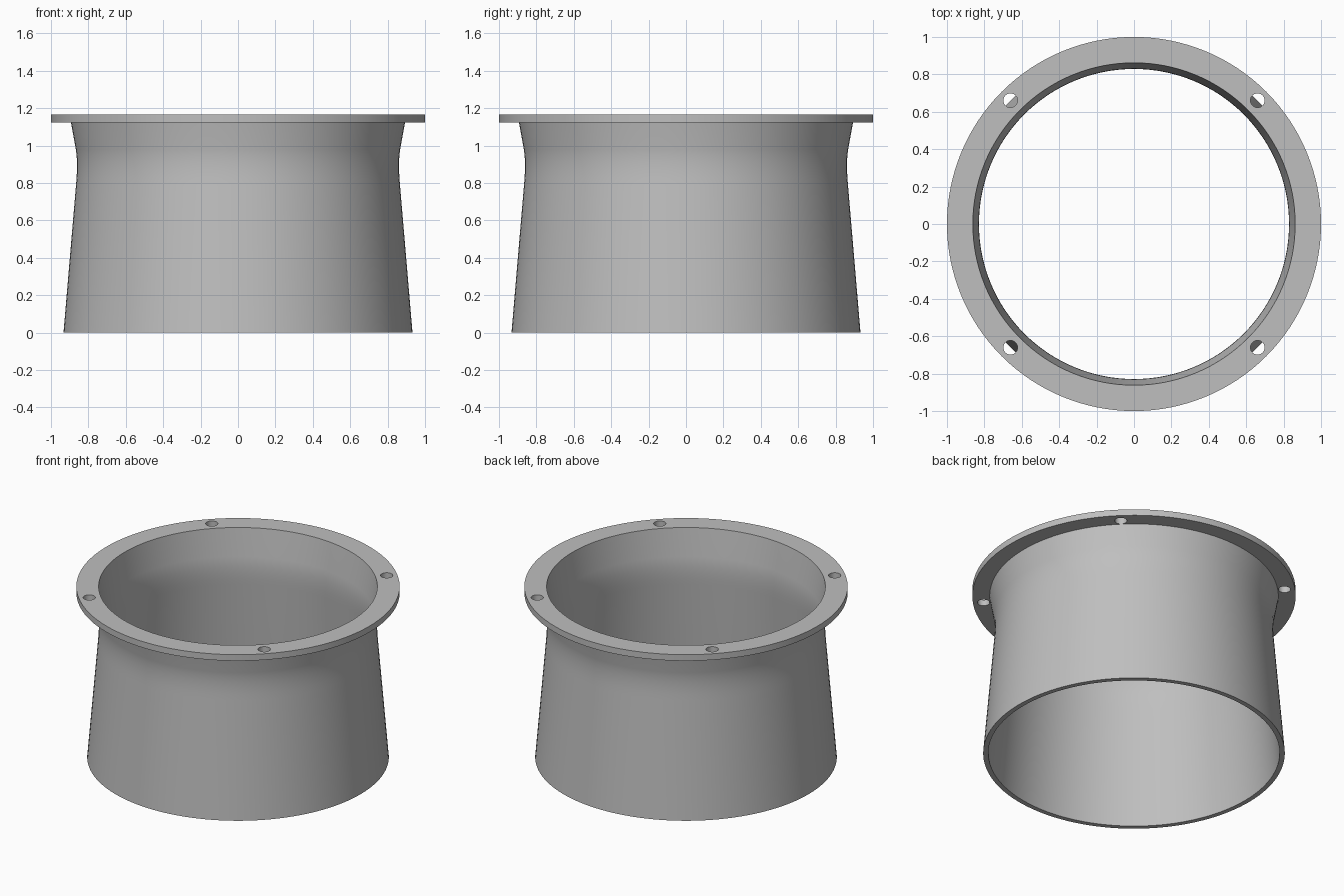
import bpy
import bmesh
import math
from mathutils import Matrix, Vector

cube = bpy.data.objects.get("Cube")
if cube:
    bpy.data.objects.remove(cube, do_unlink=True)

SEGMENTS = 128
WALL = 0.032
HEIGHT = 1.165
FLANGE_BOTTOM = 1.123

grey = bpy.data.materials.new("plain grey")
grey.use_nodes = True
grey.diffuse_color = (0.52, 0.52, 0.52, 1)
grey.node_tree.nodes["Principled BSDF"].inputs["Base Color"].default_value = grey.diffuse_color


def add_object(name, bm):
    bmesh.ops.recalc_face_normals(bm, faces=bm.faces)
    mesh = bpy.data.meshes.new(name)
    bm.to_mesh(mesh)
    bm.free()
    obj = bpy.data.objects.new(name, mesh)
    bpy.context.collection.objects.link(obj)
    mesh.materials.append(grey)
    return obj


def lathe(name, profile):
    """Spin a closed (radius, height) outline about the z axis."""
    bm = bmesh.new()
    verts = [bm.verts.new((r, 0, z)) for r, z in profile]
    edges = [bm.edges.new((a, b)) for a, b in zip(verts, verts[1:] + verts[:1])]
    bmesh.ops.spin(bm, geom=verts + edges, cent=(0, 0, 0), axis=(0, 0, 1),
                   angle=math.tau, steps=SEGMENTS, use_merge=True)
    bmesh.ops.remove_doubles(bm, verts=bm.verts, dist=1e-5)
    return add_object(name, bm)


# Tapered skirt, narrow throat and flared mouth, as the outer wall line
wall = [(0.933, 0), (0.866, 0.79), (0.863, 0.83), (0.861, 0.87), (0.861, 0.91),
        (0.863, 0.95), (0.867, 0.98), (0.893, FLANGE_BOTTOM)]
inner = [(r - WALL, z) for r, z in reversed(wall)]
flange = [(1, FLANGE_BOTTOM), (1, HEIGHT), (0.862, HEIGHT)]
collar = lathe("flanged_collar", wall + flange + inner[1:])

# Four bolt holes through the flange
bm = bmesh.new()
for k in range(4):
    spot = Matrix.Rotation(math.pi / 4 + k * math.pi / 2, 3, "Z") @ Vector((0.934, 0, 0))
    spot.z = HEIGHT
    bmesh.ops.create_cone(bm, cap_ends=True, segments=32, radius1=0.038, radius2=0.038,
                          depth=0.2, matrix=Matrix.Translation(spot))
cutter = add_object("bolt_hole_cutter", bm)
cutter.hide_render = True

holes = collar.modifiers.new("bolt_holes", "BOOLEAN")
holes.operation = "DIFFERENCE"
holes.solver = "EXACT"
holes.object = cutter

bpy.ops.object.select_all(action="DESELECT")
collar.select_set(True)
bpy.context.view_layer.objects.active = collar
bpy.ops.object.modifier_apply(modifier=holes.name)
bpy.data.objects.remove(cutter, do_unlink=True)
bpy.ops.object.shade_smooth_by_angle(angle=math.radians(30))
